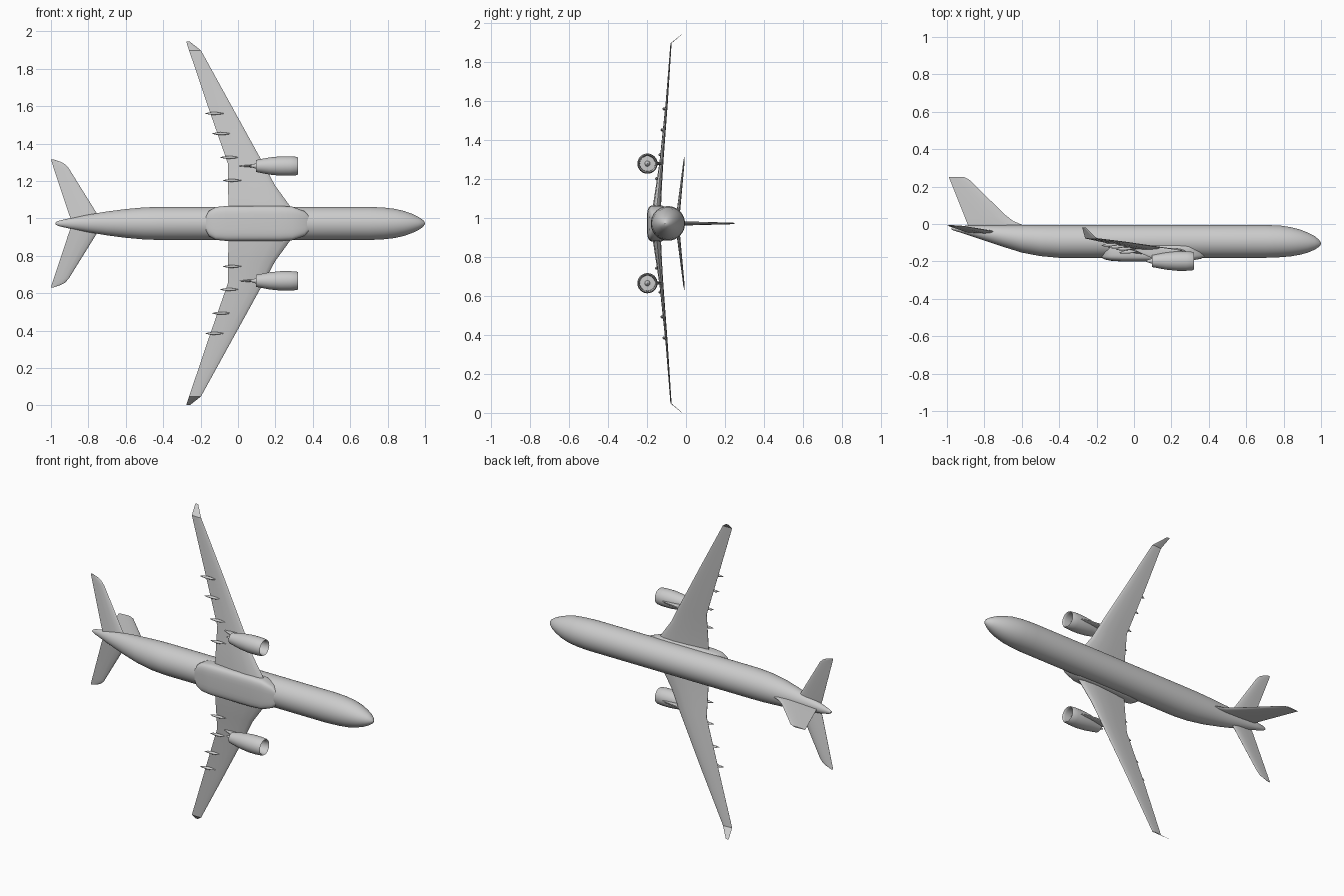
import bpy, bmesh, math
from mathutils import Vector

if "Cube" in bpy.data.objects:
    bpy.data.objects.remove(bpy.data.objects["Cube"])

ZC = 0.973  # centre line height

grey = bpy.data.materials.new("light_grey")
grey.use_nodes = True
grey.diffuse_color = (0.6, 0.6, 0.6, 1)
grey.node_tree.nodes["Principled BSDF"].inputs["Base Color"].default_value = (0.6, 0.6, 0.6, 1)


def loft(name, rings, angle=35, caps=True):
    """Skin a list of closed rings and shade the result."""
    bm = bmesh.new()
    rows = [[bm.verts.new(p) for p in ring] for ring in rings]
    n = len(rows[0])
    for a, b in zip(rows, rows[1:]):
        for i in range(n):
            j = (i + 1) % n
            bm.faces.new((a[i], a[j], b[j], b[i]))
    if caps:
        bm.faces.new(rows[0])
        bm.faces.new(rows[-1])
    bmesh.ops.recalc_face_normals(bm, faces=bm.faces)
    mesh = bpy.data.meshes.new(name)
    bm.to_mesh(mesh)
    bm.free()
    mesh.materials.append(grey)
    ob = bpy.data.objects.new(name, mesh)
    bpy.context.collection.objects.link(ob)
    bpy.ops.object.select_all(action='DESELECT')
    ob.select_set(True)
    bpy.context.view_layer.objects.active = ob
    bpy.ops.object.shade_smooth_by_angle(angle=math.radians(angle))
    return ob


def body(name, table, z=ZC, segs=32, power=2.0, angle=35):
    """Body along x from rows of (x, top y, bottom y, half width)."""
    rings = []
    for x, top, bot, hw in table:
        ring = []
        for i in range(segs):
            t = 2 * math.pi * (i + 0.5) / segs
            c, s = math.cos(t), math.sin(t)
            u = math.copysign(abs(c) ** (2 / power), c)
            v = math.copysign(abs(s) ** (2 / power), s)
            ring.append(Vector((x, (top + bot) / 2 + u * (top - bot) / 2, z + v * hw)))
        rings.append(ring)
    return loft(name, rings, angle)


# Half thickness along the chord
FOIL = [(0, 0), (.02, .32), (.1, .75), (.3, 1), (.6, .75), (.99, .06)]


def foil(le, te, thick, place):
    top = [(f, h) for f, h in FOIL]
    low = [(f, -h) for f, h in reversed(FOIL[1:])]
    return [place(le + (te - le) * f, h * thick / 2) for f, h in top + low]


def side_surface(name, rows, s):
    """Wing-like surface from rows of (span, leading x, trailing x, y, thickness)."""
    loft(name, [foil(le, te, th, lambda x, h, d=d, y=y: Vector((x, y + h, ZC + s * d)))
                for d, le, te, y, th in rows])


# Fuselage
body("fuselage", [
    (1.0, -.102, -.108, .003), (.99, -.085, -.122, .018), (.965, -.064, -.138, .035),
    (.93, -.046, -.153, .052), (.89, -.03, -.164, .066), (.84, -.017, -.173, .078),
    (.78, -.008, -.178, .085), (.7, -.005, -.181, .089), (.2, -.005, -.181, .089),
    (-.4, -.005, -.181, .089), (-.5, -.005, -.172, .086), (-.6, -.005, -.153, .077),
    (-.7, -.006, -.122, .064), (-.8, -.007, -.089, .047), (-.9, -.009, -.055, .028),
    (-.96, -.013, -.036, .014), (-.975, -.018, -.03, .006)], segs=40)

# Belly fairing between the wings
body("belly_fairing", [
    (.38, -.14, -.175, .04), (.355, -.12, -.187, .066), (.29, -.105, -.198, .09),
    (.22, -.1, -.201, .094), (-.06, -.1, -.201, .094), (-.12, -.105, -.197, .088),
    (-.155, -.12, -.19, .068), (-.17, -.14, -.182, .04)], segs=32, power=4)

# Fin
loft("tail_fin", [foil(le, te, th, lambda x, h, y=y: Vector((x, y, ZC + h)))
                  for y, le, te, th in [
                      (-.03, -.56, -.88, .02), (-.003, -.6, -.892, .02), (.015, -.645, -.899, .02),
                      (.05, -.69, -.912, .018), (.236, -.88, -.985, .008), (.25, -.905, -.99, .006)]])

for s, side in ((1, "upper"), (-1, "lower")):
    # Wing and turned-up tip
    side_surface(f"wing_{side}", [
        (.03, .305, -.055, -.152, .046), (.09, .28, -.055, -.149, .042),
        (.203, .198, -.055, -.138, .03), (.317, .137, -.055, -.126, .02),
        (.62, -.03, -.16, -.099, .011), (.925, -.198, -.262, -.077, .006)], s)
    side_surface(f"wing_tip_{side}", [
        (.925, -.198, -.262, -.077, .005), (.972, -.258, -.277, -.02, .002)], s)
    # Tailplane
    side_surface(f"tailplane_{side}", [
        (.01, -.715, -.89, -.045, .02), (.054, -.755, -.907, -.04, .018),
        (.295, -.905, -.986, -.013, .008), (.317, -.925, -.993, -.011, .007),
        (.33, -.95, -.997, -.009, .005), (.342, -.985, -1.0, -.008, .003)], s)

    # Engine nacelle, fan face, spinner and exhaust plug as one turned profile
    zc, yc = ZC + s * .307, -.198
    profile = [(.285, .001), (.28, .008), (.265, .014), (.264, .039), (.305, .04), (.317, .043),
               (.32, .046), (.315, .049), (.28, .052), (.23, .052), (.17, .046), (.096, .032),
               (.097, .029), (.13, .03), (.131, .018), (.095, .014), (.06, .002)]
    loft(f"engine_{side}", [[Vector((x, yc + r * math.cos(a), zc + r * math.sin(a)))
                             for a in [2 * math.pi * i / 32 for i in range(32)]]
                            for x, r in profile])
    # Engine pylon
    body(f"pylon_{side}", [
        (.27, -.146, -.152, .002), (.23, -.137, -.165, .006), (.13, -.122, -.172, .008),
        (.09, -.12, -.18, .008), (.05, -.122, -.163, .006), (.005, -.128, -.14, .001)],
        z=zc, segs=12, power=4)

    # Flap track fairings
    for i, (d, x, y) in enumerate([(.23, -.03, -.148), (.353, -.045, -.131),
                                   (.48, -.088, -.12), (.588, -.125, -.11)]):
        body(f"flap_fairing_{side}_{i + 1}", [
            (x + .05, y + .006, y + .003, .001), (x + .025, y + .008, y - .007, .006),
            (x - .005, y + .008, y - .011, .008), (x - .03, y + .004, y - .01, .006),
            (x - .05, y - .005, y - .008, .001)], z=ZC + s * d, segs=12)
